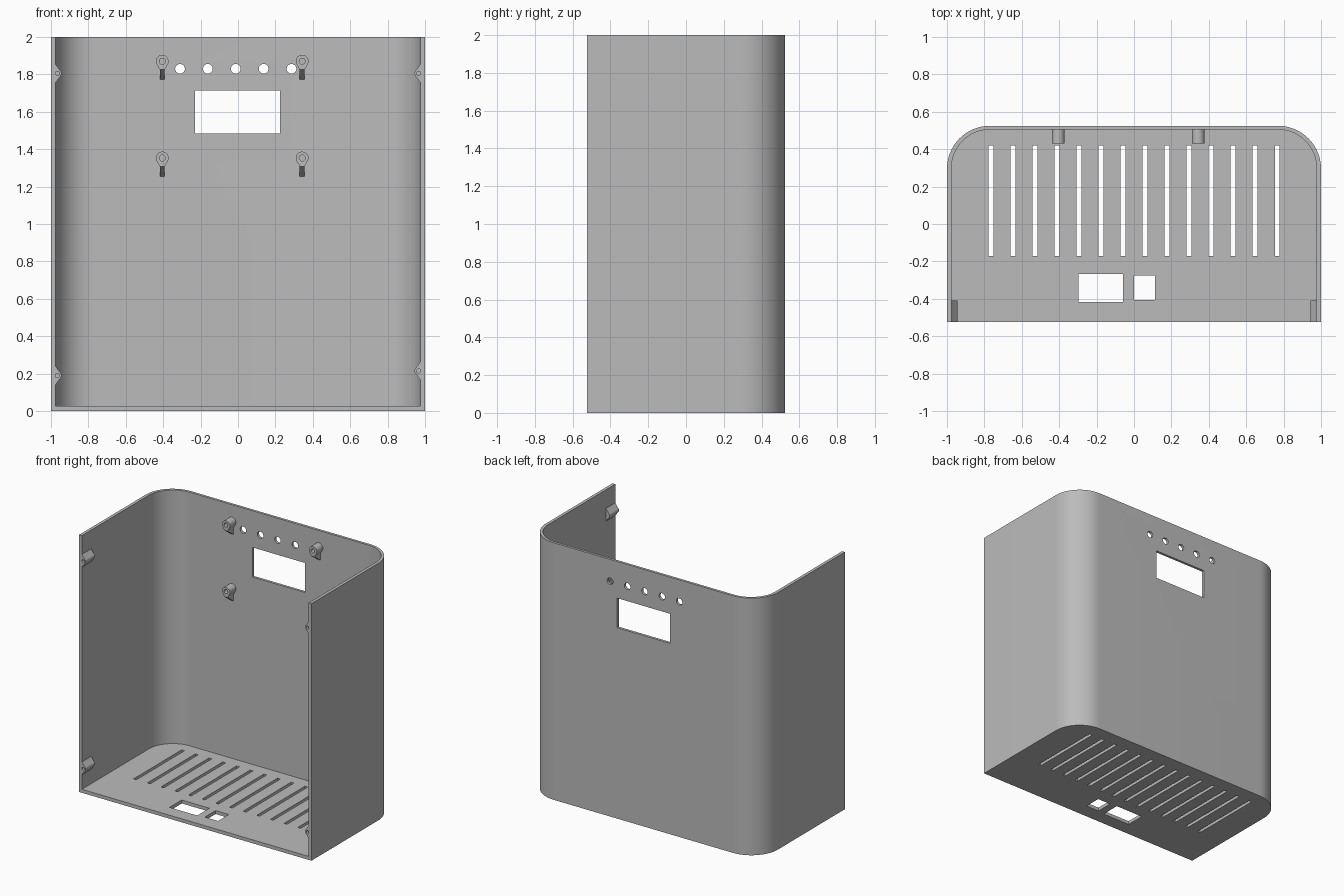
import bpy, bmesh
from math import sin, cos, pi, radians
from mathutils import Vector

cube = bpy.data.objects.get("Cube")
if cube:
    bpy.data.objects.remove(cube, do_unlink=True)

grey = bpy.data.materials.new("plain grey")
grey.use_nodes = True
GREY = (0.5, 0.5, 0.5, 1)
grey.diffuse_color = GREY
grey.node_tree.nodes["Principled BSDF"].inputs["Base Color"].default_value = GREY

W, D, H = 1.0, 0.525, 2.0      # half width, half depth, height
SIDE, BACK, FLOOR = 0.024, 0.02, 0.027
RADIUS = 0.23


def prism(name, pts, axis, lo, hi):
    """Extrude a 2D outline along an axis: 'z' takes (x, y), 'y' (x, z), 'x' (y, z)."""
    place = {"z": lambda a, b, c: (a, b, c),
             "y": lambda a, b, c: (a, c, b),
             "x": lambda a, b, c: (c, a, b)}[axis]
    bm = bmesh.new()
    face = bm.faces.new([bm.verts.new(place(a, b, lo)) for a, b in pts])
    ext = bmesh.ops.extrude_face_region(bm, geom=[face])
    moved = [v for v in ext["geom"] if isinstance(v, bmesh.types.BMVert)]
    bmesh.ops.translate(bm, verts=moved, vec=Vector(place(0, 0, hi - lo)))
    bmesh.ops.recalc_face_normals(bm, faces=bm.faces)
    mesh = bpy.data.meshes.new(name)
    bm.to_mesh(mesh)
    bm.free()
    mesh.materials.append(grey)
    ob = bpy.data.objects.new(name, mesh)
    bpy.context.collection.objects.link(ob)
    return ob


def circle(x, z, r, n=24):
    return [(x + r * cos(2 * pi * i / n), z + r * sin(2 * pi * i / n)) for i in range(n)]


def rect(x0, x1, y0, y1):
    return [(x0, y0), (x1, y0), (x1, y1), (x0, y1)]


def rounded_u(hw, front, back, r, n=20):
    """Rectangle with its two rear corners rounded."""
    arc = [(hw - r + r * cos(pi / 2 * i / n), back - r + r * sin(pi / 2 * i / n))
           for i in range(n + 1)]
    return [(-hw, front), (hw, front)] + arc + [(-x, y) for x, y in reversed(arc)]


def combine(ob, others, operation):
    """Apply boolean operations and discard the operands."""
    bpy.context.view_layer.objects.active = ob
    for other in others:
        other.hide_render = True
        mod = ob.modifiers.new("bool", "BOOLEAN")
        mod.operation = operation
        mod.solver = "EXACT"
        mod.object = other
        bpy.ops.object.modifier_apply(modifier=mod.name)
        bpy.data.objects.remove(other, do_unlink=True)


def smooth(ob):
    bpy.ops.object.select_all(action="DESELECT")
    ob.select_set(True)
    bpy.context.view_layer.objects.active = ob
    bpy.ops.object.shade_smooth_by_angle(angle=radians(25))


# Shell: outer block hollowed from the open front and top
shell = prism("case_shell", rounded_u(W, -D, D, RADIUS), "z", 0, H)
cutters = [prism("cavity", rounded_u(W - SIDE, -1, D - BACK, RADIUS - SIDE), "z", FLOOR, H + 0.1)]

# Back wall: display window and five button holes
cutters.append(prism("window_cut", rect(-0.23, 0.225, 1.485, 1.715), "y", 0.45, 0.6))
for i in range(5):
    cutters.append(prism("button_cut", circle(-0.31 + 0.149 * i, 1.83, 0.026), "y", 0.45, 0.6))

# Floor: vent slots and two connector openings
for i in range(14):
    x = -0.765 + 0.1177 * i
    cutters.append(prism("vent_cut", rect(x - 0.0125, x + 0.0125, -0.172, 0.42), "z", -0.1, 0.1))
cutters.append(prism("socket_cut", rect(-0.297, -0.059, -0.417, -0.267), "z", -0.1, 0.1))
cutters.append(prism("switch_cut", rect(0, 0.113, -0.407, -0.275), "z", -0.1, 0.1))
combine(shell, cutters, "DIFFERENCE")
smooth(shell)

# Screw posts on the back wall, each with a sloped web below
WALL = D - BACK / 2
TIP = 0.43
for side, x in (("right", -0.405), ("left", 0.343)):
    for level, z in (("upper", 1.87), ("lower", 1.353)):
        post = prism(f"{level}_{side}_screw_post", circle(x, z, 0.034), "y", TIP, WALL)
        neck = prism("neck", [(x - 0.029, z - 0.017), (x + 0.029, z - 0.017),
                              (x + 0.013, z - 0.045), (x - 0.013, z - 0.045)], "y", TIP, WALL)
        web = prism("web", [(TIP, z - 0.02), (TIP, z - 0.045),
                            (WALL, z - 0.105), (WALL, z - 0.02)], "x", x - 0.013, x + 0.013)
        combine(post, [neck, web], "UNION")
        combine(post, [prism("bore", circle(x, z, 0.016, 16), "y", TIP - 0.1, WALL - 0.02)],
                "DIFFERENCE")
        smooth(post)

# Screw bosses on the side walls, flared into the wall
for side, s, low in (("right", -1, 0.19), ("left", 1, 0.215)):
    for level, z in (("upper", 1.805), ("lower", low)):
        cx = s * 0.966
        tip = [(cx - s * 0.022 * cos(a), z + 0.022 * sin(a))
               for a in (radians(-50 + 10 * k) for k in range(11))]
        base = s * (W - SIDE / 2)
        wall = s * (W - SIDE)
        outline = [(base, z - 0.05), (wall, z - 0.05)] + tip + [(wall, z + 0.05), (base, z + 0.05)]
        boss = prism(f"{level}_{side}_side_boss", outline, "y", -D, -0.41)
        combine(boss, [prism("bore", circle(cx, z, 0.011, 16), "y", -D - 0.1, -0.44)],
                "DIFFERENCE")
        smooth(boss)
